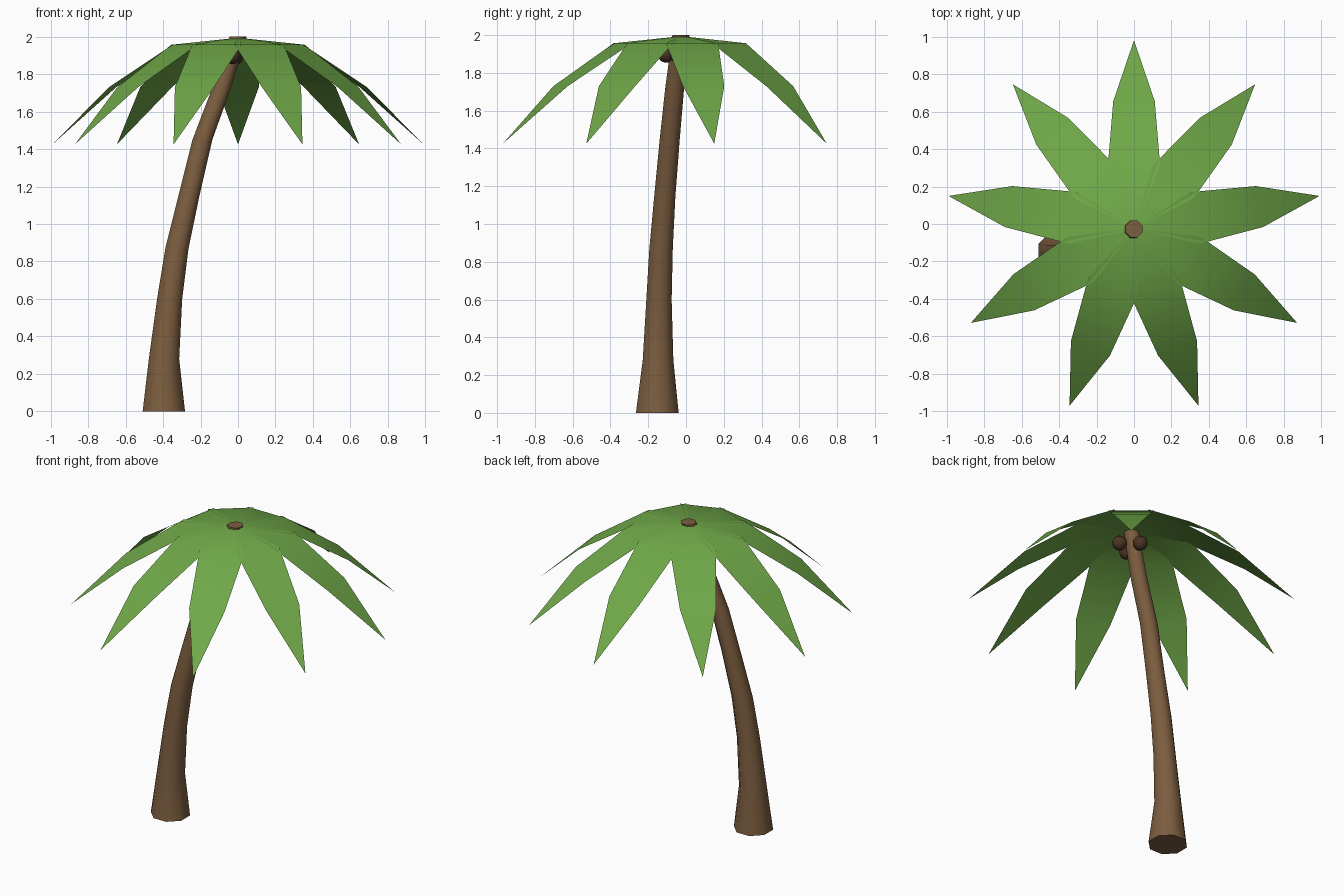
import bpy, math
from mathutils import Vector

if "Cube" in bpy.data.objects:
    bpy.data.objects.remove(bpy.data.objects["Cube"])

def material(name, rgb):
    m = bpy.data.materials.new(name)
    m.diffuse_color = (*rgb, 1)
    m.use_nodes = True
    m.node_tree.nodes["Principled BSDF"].inputs["Base Color"].default_value = m.diffuse_color
    return m

def mesh_object(name, verts, faces, mat, angle):
    me = bpy.data.meshes.new(name)
    me.from_pydata(verts, [], faces)
    ob = bpy.data.objects.new(name, me)
    bpy.context.collection.objects.link(ob)
    me.materials.append(mat)
    bpy.ops.object.select_all(action='DESELECT')
    ob.select_set(True)
    bpy.context.view_layer.objects.active = ob
    bpy.ops.object.shade_smooth_by_angle(angle=math.radians(angle))
    return ob

bark = material("bark", (0.20, 0.11, 0.05))
green = material("leaf_green", (0.16, 0.39, 0.065))
shell = material("coconut_brown", (0.07, 0.035, 0.018))

# Curved trunk: (x, y, z, half width) rings, eight sides
rings = [(-.396, -.152, 0, .113), (-.395, -.148, .28, .081),
         (-.365, -.143, .60, .067), (-.326, -.132, .87, .062),
         (-.262, -.112, 1.15, .056), (-.190, -.086, 1.45, .053),
         (-.090, -.060, 1.72, .050), (0, -.027, 2.0, .045)]
N = 8
verts, faces = [], []
for x, y, z, w in rings:
    r = w / math.cos(math.pi / N)
    for i in range(N):
        a = math.tau * (i + .5) / N
        verts.append((x + r * math.cos(a), y + r * math.sin(a), z))
for k in range(len(rings) - 1):
    for i in range(N):
        j = (i + 1) % N
        faces.append((k*N + i, k*N + j, (k+1)*N + j, (k+1)*N + i))
faces.append(tuple(reversed(range(N))))
faces.append(tuple(range((len(rings) - 1) * N, len(rings) * N)))
mesh_object("trunk", verts, faces, bark, 60)

# Nine drooping leaves: (distance, half width, height) along each leaf
profile = [(.01, .008, 1.993), (.33, .14, 1.957), (.68, .111, 1.73)]
tip = (1.006, 0, 1.425)
for n in range(9):
    a = math.radians(10 + 40 * n)
    c, s = math.cos(a), math.sin(a)
    def place(d, w, z):
        return (d * c - w * s, -.025 + d * s + w * c, z)
    v = []
    for d, w, z in profile:
        v += [place(d, -w, z), place(d, w, z)]
    v.append(place(*tip))
    mesh_object(f"leaf_{n + 1}", v, [(0, 2, 3, 1), (2, 4, 5, 3), (4, 6, 5)], green, 60)

# Coconuts clustered under the crown
for n, p in enumerate([(.08, -.04, 1.895), (-.016, .04, 1.895), (-.03, -.105, 1.90)]):
    bpy.ops.mesh.primitive_uv_sphere_add(segments=12, ring_count=8, radius=.046, location=p)
    ob = bpy.context.object
    ob.name = f"coconut_{n + 1}"
    ob.data.materials.append(shell)
    bpy.ops.object.shade_smooth()
